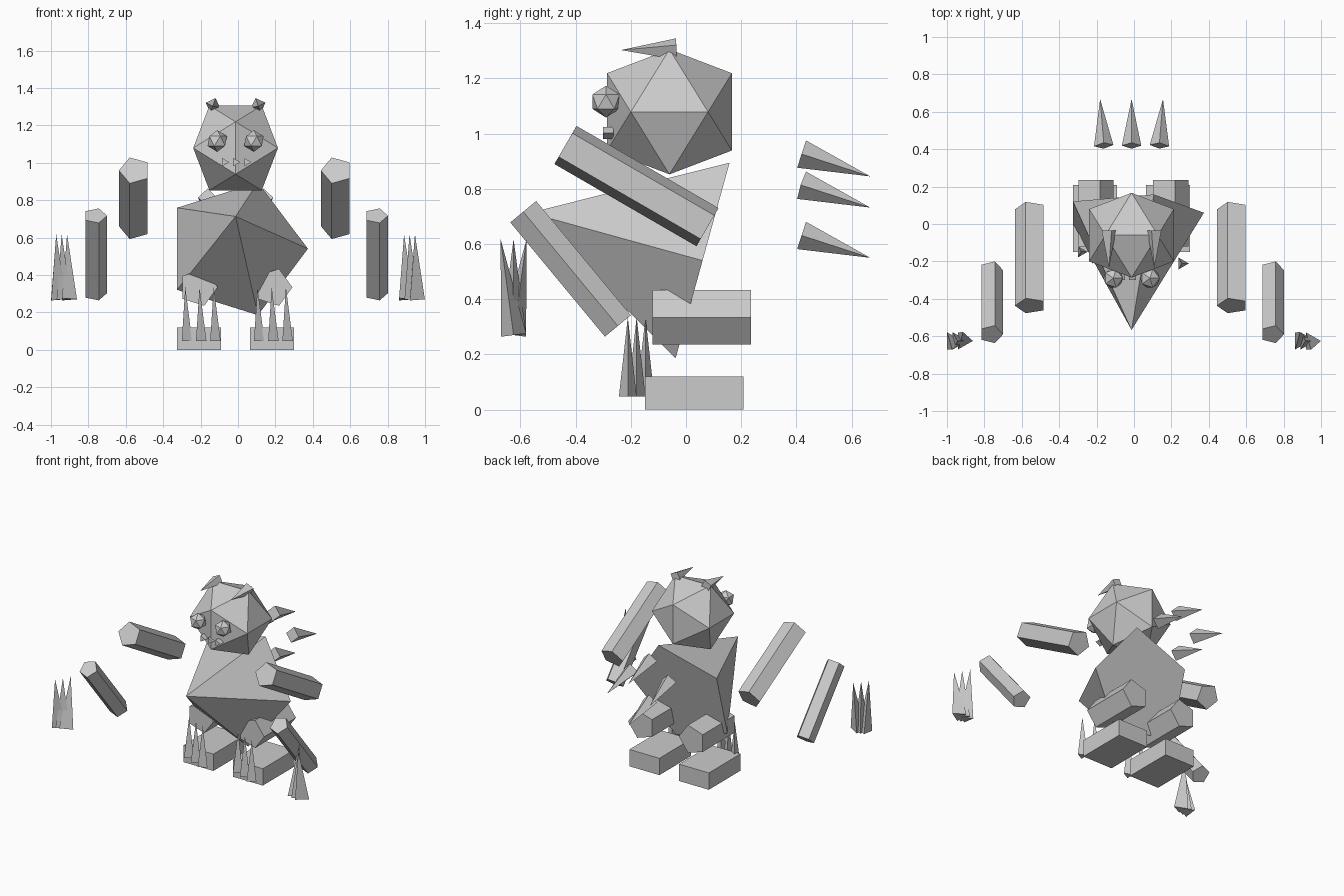
import bpy, bmesh, math
from mathutils import Vector, Matrix

if "Cube" in bpy.data.objects:
    bpy.data.objects.remove(bpy.data.objects["Cube"])

CX = -0.013          # symmetry plane of the figure


def finish(name, bm):
    bmesh.ops.recalc_face_normals(bm, faces=bm.faces)
    me = bpy.data.meshes.new(name)
    bm.to_mesh(me)
    bm.free()
    ob = bpy.data.objects.new(name, me)
    bpy.context.collection.objects.link(ob)
    return ob


def rod(name, p, q, r, n, twist=0.0, pointed=False):
    """n-sided prism or cone from p to q; the first corner faces +x."""
    p, q = Vector(p), Vector(q)
    axis = (q - p).normalized()
    u = Vector((1, 0, 0))
    u = (u - axis * u.dot(axis)).normalized()
    v = axis.cross(u)
    bm = bmesh.new()
    offs = []
    for i in range(n):
        a = math.radians(twist) + math.tau * i / n
        offs.append(r * (math.cos(a) * u + math.sin(a) * v))
    low = [bm.verts.new(p + o) for o in offs]
    bm.faces.new(low)
    if pointed:
        tip = bm.verts.new(q)
        for i in range(n):
            bm.faces.new((low[i], low[(i + 1) % n], tip))
    else:
        top = [bm.verts.new(q + o) for o in offs]
        bm.faces.new(top)
        for i in range(n):
            j = (i + 1) % n
            bm.faces.new((low[i], low[j], top[j], top[i]))
    return finish(name, bm)


def spike(name, p, q, r, n, twist=0.0):
    return rod(name, p, q, r, n, twist, pointed=True)


# Head: icosahedron with edges facing front and up
bm = bmesh.new()
a, b = 0.14, 0.2265
c = Vector((CX, -0.06, 1.079))
for s in (-1, 1):
    for t in (-1, 1):
        for pt in ((0, s * b, t * a), (s * a, 0, t * b), (s * b, t * a, 0)):
            bm.verts.new(c + Vector(pt))
bmesh.ops.convex_hull(bm, input=bm.verts)
finish("head", bm)

# Body: five-sided cone pointing forward
spike("body", (CX, 0.06, 0.54), (CX, -0.567, 0.713), 0.387, 5)

# Teeth
for i in (-1, 0, 1):
    x = CX + 0.059 * i
    rod("tooth", (x, -0.262, 1.003), (x, -0.30, 1.003), 0.025, 3)

# Back spines: two on the midline, one either side
for dx0, dx1, z in ((0, 0, 0.845), (0, 0, 0.55), (-0.149, -0.168, 0.732), (0.149, 0.168, 0.732)):
    spike("back_spine", (CX + dx0, 0.419, z + 0.081), (CX + dx1, 0.668, z), 0.052, 4)

for side, s in (("left", -1), ("right", 1)):
    # Eyes
    bm = bmesh.new()
    bmesh.ops.create_icosphere(bm, subdivisions=1, radius=0.058,
                               matrix=Matrix.Translation((CX + s * 0.098, -0.29, 1.116)))
    finish(side + "_eye", bm)

    # Ears
    ex = CX + s * 0.121
    spike(side + "_ear", (ex, -0.035, 1.307), (ex, -0.236, 1.303), 0.041, 4, 20 * s)

    # Arms
    ux, lx = CX + s * 0.54, CX + s * 0.751
    rod(side + "_upper_arm", (ux, -0.437, 0.959), (ux, 0.078, 0.661), 0.084, 5, 180)
    rod(side + "_lower_arm", (lx, -0.59, 0.717), (lx, -0.247, 0.303), 0.064, 5)

    # Hand claws fan out
    for i in (-1, 0, 1):
        x = CX + s * 0.93 + i * 0.029
        spike(side + "_hand_claw", (x, -0.625, 0.27),
              (x, -0.625 - s * i * 0.047, 0.618), 0.053, 3)

    # Legs
    tx = CX + s * 0.2
    rod(side + "_thigh", (tx, -0.121, 0.334), (tx, 0.236, 0.334), 0.104, 5)

    # Feet
    bm = bmesh.new()
    bmesh.ops.create_cube(bm, size=1, matrix=Matrix.Translation((CX + s * 0.195, 0.03, 0.06))
                          @ Matrix.Diagonal((0.236, 0.357, 0.12, 1)))
    finish(side + "_foot", bm)

    # Foot claws
    for i in (-1, 0, 1):
        x, y = CX + s * 0.193 + i * 0.076, -0.179 - i * 0.032
        spike(side + "_foot_claw", (x, y, 0.048), (x, y, 0.335), 0.037, 3)
